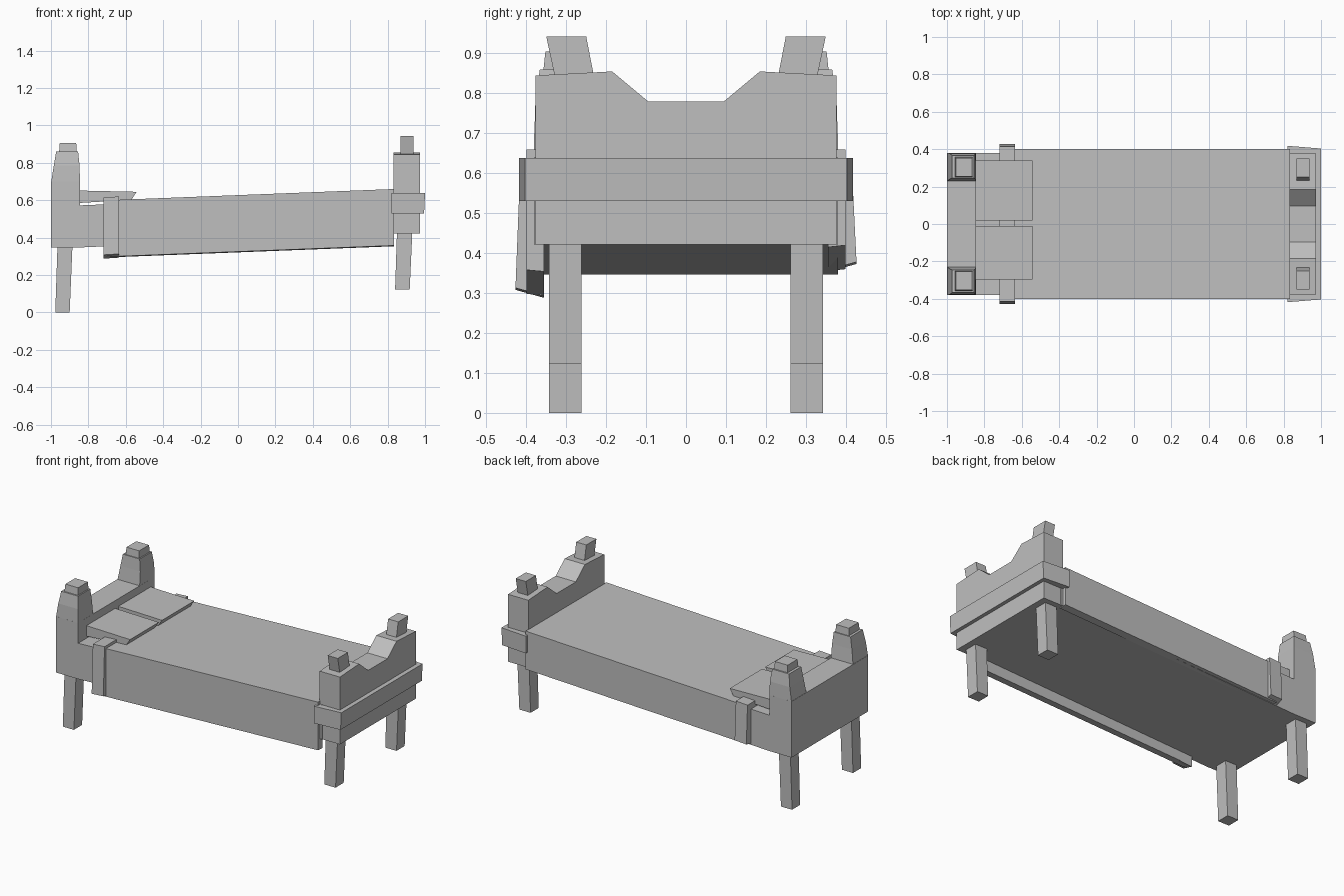
import bpy

default_cube = bpy.data.objects.get("Cube")
if default_cube:
    bpy.data.objects.remove(default_cube, do_unlink=True)

grey = bpy.data.materials.new("plain grey")
grey.use_nodes = True
colour = (0.52, 0.52, 0.52, 1)
grey.diffuse_color = colour
grey.node_tree.nodes["Principled BSDF"].inputs["Base Color"].default_value = colour


def loft(name, rings):
    """Join matching closed rings of points into a solid with flat faces."""
    n = len(rings[0])
    verts = [p for ring in rings for p in ring]
    faces = [tuple(range(n)), tuple(range(len(verts) - n, len(verts)))]
    for r in range(len(rings) - 1):
        for i in range(n):
            j = (i + 1) % n
            faces.append((r * n + i, r * n + j, (r + 1) * n + j, (r + 1) * n + i))
    mesh = bpy.data.meshes.new(name)
    mesh.from_pydata(verts, [], faces)
    obj = bpy.data.objects.new(name, mesh)
    bpy.context.collection.objects.link(obj)
    mesh.materials.append(grey)
    bpy.context.view_layer.objects.active = obj
    bpy.ops.object.select_all(action="DESELECT")
    obj.select_set(True)
    bpy.ops.object.mode_set(mode="EDIT")
    bpy.ops.mesh.select_all(action="SELECT")
    bpy.ops.mesh.normals_make_consistent(inside=False)
    bpy.ops.object.mode_set(mode="OBJECT")
    return obj


def block(name, *levels):
    """Stack of rectangles, each given as z, x0, x1, y0, y1."""
    return loft(name, [[(x0, y0, z), (x1, y0, z), (x1, y1, z), (x0, y1, z)]
                       for z, x0, x1, y0, y1 in levels])


def along_x(name, section, ends):
    """Run a y,z section through ends given as x, lift."""
    return loft(name, [[(x, y, z + lift) for y, z in section] for x, lift in ends])


def along_y(name, profile, y0, y1):
    return loft(name, [[(x, y, z) for x, z in profile] for y in (y0, y1)])


# Mattress: rises gently from head to foot
along_y("mattress", [(-0.86, 0.347), (0.85, 0.422), (0.85, 0.64), (-0.86, 0.572)], -0.38, 0.38)

# Blanket draped over both sides, hanging lower at the front
drape = [(-0.4, 0), (0.4, 0), (0.4, -0.24), (0.355, -0.245), (0.355, -0.04),
         (-0.355, -0.04), (-0.355, -0.306), (-0.4, -0.302)]
along_x("blanket", drape, [(-0.7, 0.6), (0.835, 0.66)])

# Folded blanket edge near the pillows
fold = [(-0.415, 0.017), (0.415, 0.017), (0.427, -0.225), (0.355, -0.245), (0.355, -0.03),
        (-0.355, -0.03), (-0.355, -0.31), (-0.427, -0.29)]
along_x("blanket_fold", fold, [(-0.718, 0.598), (-0.637, 0.603)])

# Pillows
pillow = [(-0.86, 0.585), (-0.57, 0.602), (-0.542, 0.645), (-0.86, 0.652)]
along_y("left_pillow", pillow, 0.02, 0.34)
along_y("right_pillow", pillow, -0.297, -0.012)

# Headboard with a low middle
block("headboard", (0.348, -1, -0.845, -0.38, 0.38), (0.7, -1, -0.845, -0.38, 0.38))

# Footboard with a dipped top, and the band round it
half = [(0.095, 0.78), (0.185, 0.855), (0.377, 0.845), (0.377, 0.422)]
outline = half + [(-y, z) for y, z in reversed(half)]
foot = along_x("footboard", outline, [(0.832, 0), (0.972, 0)])
block("footboard_band", (0.53, 0.82, 0.995, -0.418, 0.418), (0.638, 0.82, 1, -0.418, 0.418))
band = bpy.data.objects["footboard_band"]
for v in band.data.vertices:
    if v.co.x > 0.9:
        v.co.y *= 0.965

# Posts, caps and legs on both sides
for side, s in (("left", 1), ("right", -1)):
    block(side + "_head_post",
          (0.69, -1, -0.845, s * 0.23, s * 0.38),
          (0.785, -0.985, -0.847, s * 0.24, s * 0.377),
          (0.86, -0.972, -0.855, s * 0.245, s * 0.366))
    block(side + "_head_cap",
          (0.85, -0.957, -0.862, s * 0.25, s * 0.358),
          (0.905, -0.953, -0.865, s * 0.255, s * 0.352))
    block(side + "_foot_cap",
          (0.84, 0.868, 0.938, s * 0.23, s * 0.328),
          (0.943, 0.868, 0.938, s * 0.25, s * 0.35))
    block(side + "_head_leg",
          (0, -0.977, -0.9, s * 0.262, s * 0.343),
          (0.36, -0.965, -0.885, s * 0.262, s * 0.343))
    block(side + "_foot_leg",
          (0.123, 0.84, 0.918, s * 0.262, s * 0.343),
          (0.43, 0.85, 0.932, s * 0.262, s * 0.343))
